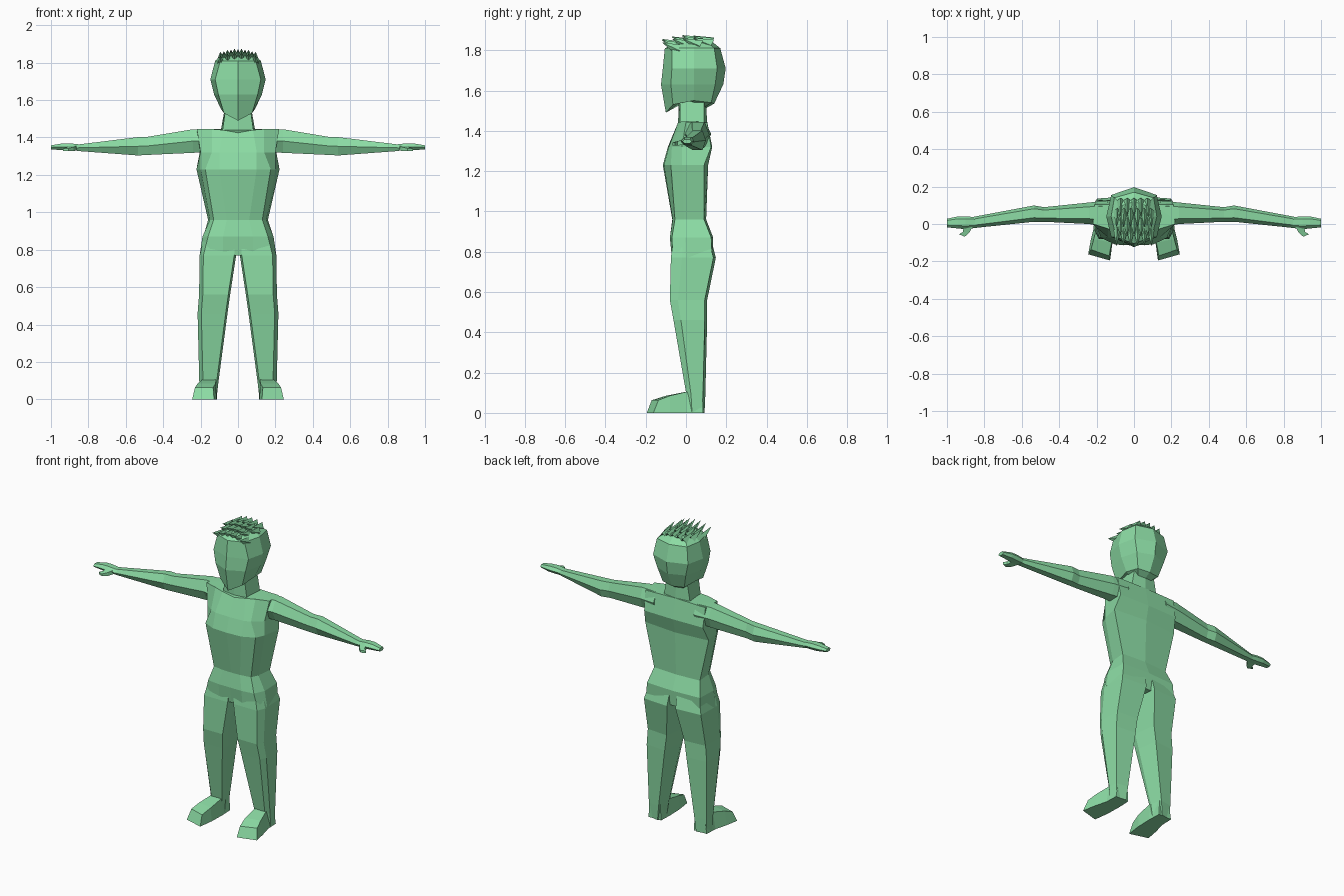
import bpy, bmesh

green = bpy.data.materials.new("soft green")
green.diffuse_color = (0.26, 0.71, 0.37, 1)


def make(name, rings, mirror=False):
    """Bridge closed rings of points into a capped flat-faced solid."""
    bm = bmesh.new()
    loops = [[bm.verts.new(p) for p in r] for r in rings]
    n = len(loops[0])
    for a, b in zip(loops, loops[1:]):
        for i in range(n):
            j = (i + 1) % n
            bm.faces.new((a[i], a[j], b[j], b[i]))
    bm.faces.new(loops[0][::-1])
    bm.faces.new(loops[-1])
    bmesh.ops.recalc_face_normals(bm, faces=bm.faces)
    me = bpy.data.meshes.new(name)
    bm.to_mesh(me)
    bm.free()
    me.materials.append(green)
    ob = bpy.data.objects.new(name, me)
    bpy.context.collection.objects.link(ob)
    if mirror:
        ob.modifiers.new("mirror", 'MIRROR')
    return ob


def sym(half):
    """Complete a half ring that starts and ends on x = 0."""
    return half + [(-x, y, z) for x, y, z in half[-2:0:-1]]


def level(z, pts):
    return sym([(x, y, z) for x, y in pts])


# Torso: hips, waist, chest, shoulders
make("torso", [
    level(0.77, [(0, -0.065), (0.08, -0.07), (0.185, -0.065), (0.205, 0.0), (0.19, 0.13), (0, 0.12)]),
    level(0.87, [(0, -0.08), (0.08, -0.08), (0.16, -0.07), (0.19, -0.005), (0.185, 0.125), (0, 0.135)]),
    level(0.96, [(0, -0.068), (0.06, -0.066), (0.13, -0.055), (0.15, -0.01), (0.16, 0.09), (0, 0.10)]),
    level(1.23, [(0, -0.115), (0.10, -0.11), (0.175, -0.075), (0.20, -0.02), (0.222, 0.09), (0, 0.11)]),
    level(1.32, [(0, -0.09), (0.10, -0.085), (0.14, -0.07), (0.20, -0.02), (0.205, 0.125), (0, 0.13)]),
    sym([(0, -0.04, 1.425), (0.08, -0.04, 1.44), (0.14, -0.025, 1.445),
         (0.22, 0.0, 1.445), (0.21, 0.105, 1.44), (0, 0.105, 1.445)]),
])

# Neck
make("neck", [
    level(1.42, [(0, -0.04), (0.085, -0.03), (0.095, 0.09), (0, 0.105)]),
    level(1.56, [(0, -0.035), (0.065, -0.03), (0.07, 0.09), (0, 0.10)]),
])

# Head: pointed chin, creased face, rounded back
make("head", [
    sym([(0, -0.03, 1.54), (0.03, -0.01, 1.54), (0.05, 0.04, 1.53), (0.045, 0.09, 1.515), (0, 0.095, 1.51)]),
    sym([(0, -0.10, 1.49), (0.075, -0.065, 1.53), (0.09, 0.04, 1.55), (0.075, 0.125, 1.54), (0, 0.14, 1.535)]),
    level(1.63, [(0, -0.124), (0.105, -0.075), (0.128, 0.04), (0.10, 0.145), (0, 0.185)]),
    level(1.71, [(0, -0.115), (0.122, -0.07), (0.148, 0.04), (0.122, 0.155), (0, 0.197)]),
    level(1.81, [(0, -0.105), (0.095, -0.07), (0.122, 0.04), (0.105, 0.14), (0, 0.17)]),
    sym([(0, -0.06, 1.83), (0.06, -0.045, 1.835), (0.085, 0.04, 1.845), (0.06, 0.10, 1.85), (0, 0.12, 1.85)]),
])

# Hair: rows of forward-pointing spikes
spikes = bmesh.new()
for row, (y, z, n) in enumerate([(-0.03, 1.815, 6), (0.02, 1.83, 5), (0.07, 1.838, 6), (0.125, 1.835, 5)]):
    for i in range(n):
        x = (i - (n - 1) / 2) * 0.036
        drop = 2.2 * x * x
        tip = spikes.verts.new((x * 1.05, y - 0.09, z + 0.038 - drop + (0.004 if row == 0 else 0)))
        base = [spikes.verts.new((x + dx, y + dy, z + dz - drop)) for dx, dy, dz in
                [(-0.02, 0, 0), (0, 0.015, 0.028), (0.02, 0, 0), (0, -0.03, -0.01)]]
        for k in range(4):
            spikes.faces.new((base[k], base[(k + 1) % 4], tip))
        spikes.faces.new(base[::-1])
bmesh.ops.recalc_face_normals(spikes, faces=spikes.faces)
mesh = bpy.data.meshes.new("hair")
spikes.to_mesh(mesh)
spikes.free()
mesh.materials.append(green)
bpy.context.collection.objects.link(bpy.data.objects.new("hair", mesh))


def arm_ring(x, y0, y1, z0, z1):
    """Six-sided section with a ridge along front and back."""
    a, b, m = y0 + (y1 - y0) * 0.25, y1 - (y1 - y0) * 0.2, (z0 + z1) / 2
    return [(x, y0, m), (x, a, z1), (x, b, z1), (x, y1, m), (x, b, z0), (x, a, z0)]


# Arms, hands and thumbs
make("arm", [arm_ring(*r) for r in [
    (0.14, -0.02, 0.125, 1.325, 1.443), (0.24, 0.0, 0.115, 1.318, 1.444),
    (0.48, 0.012, 0.09, 1.307, 1.404), (0.535, 0.012, 0.099, 1.304, 1.402),
    (0.86, -0.022, 0.038, 1.328, 1.362)]], True)
make("hand", [arm_ring(*r) for r in [
    (0.84, -0.02, 0.036, 1.33, 1.362), (0.90, -0.028, 0.041, 1.33, 1.369),
    (0.94, -0.024, 0.041, 1.332, 1.368), (1.0, -0.018, 0.028, 1.337, 1.358)]], True)
make("thumb", [
    [(0.86, -0.01, 1.332), (0.91, -0.01, 1.332), (0.91, -0.01, 1.358), (0.86, -0.01, 1.358)],
    [(0.88, -0.045, 1.327), (0.915, -0.042, 1.327), (0.915, -0.042, 1.348), (0.88, -0.045, 1.348)],
    [(0.905, -0.068, 1.328), (0.935, -0.055, 1.328), (0.935, -0.055, 1.342), (0.905, -0.068, 1.342)]], True)


def leg_ring(z, xi, xo, yf, ym, yb, inset=0.02):
    return [(xi + inset / 2, yf, z), (xo - inset, yf, z), (xo, ym, z),
            (xo - 0.006, yb - 0.012, z), (xi + 0.02, yb, z), (xi, ym, z)]


# Legs
make("leg", [leg_ring(*r) for r in [
    (0.88, 0.003, 0.178, -0.06, -0.02, 0.12), (0.77, 0.01, 0.205, -0.075, -0.02, 0.148),
    (0.56, 0.042, 0.208, -0.08, -0.04, 0.105), (0.46, 0.056, 0.216, -0.062, -0.025, 0.105),
    (0.09, 0.105, 0.207, 0.002, 0.025, 0.096), (0.0, 0.115, 0.207, 0.0, 0.03, 0.092)]], True)


# Feet: heel to slanted toe
def foot_ring(yi, yo, xi, xo, top, slope=0.0):
    return [(xi, yi, 0), (xo, yo, 0), (xo - 0.015, yo + slope, top), (xi + 0.005, yi + slope, top)]


make("foot", [
    foot_ring(0.085, 0.085, 0.115, 0.205, 0.10),
    foot_ring(0.0, 0.005, 0.112, 0.208, 0.105),
    foot_ring(-0.10, -0.08, 0.115, 0.23, 0.085),
    foot_ring(-0.195, -0.162, 0.128, 0.245, 0.063, 0.025)], True)
